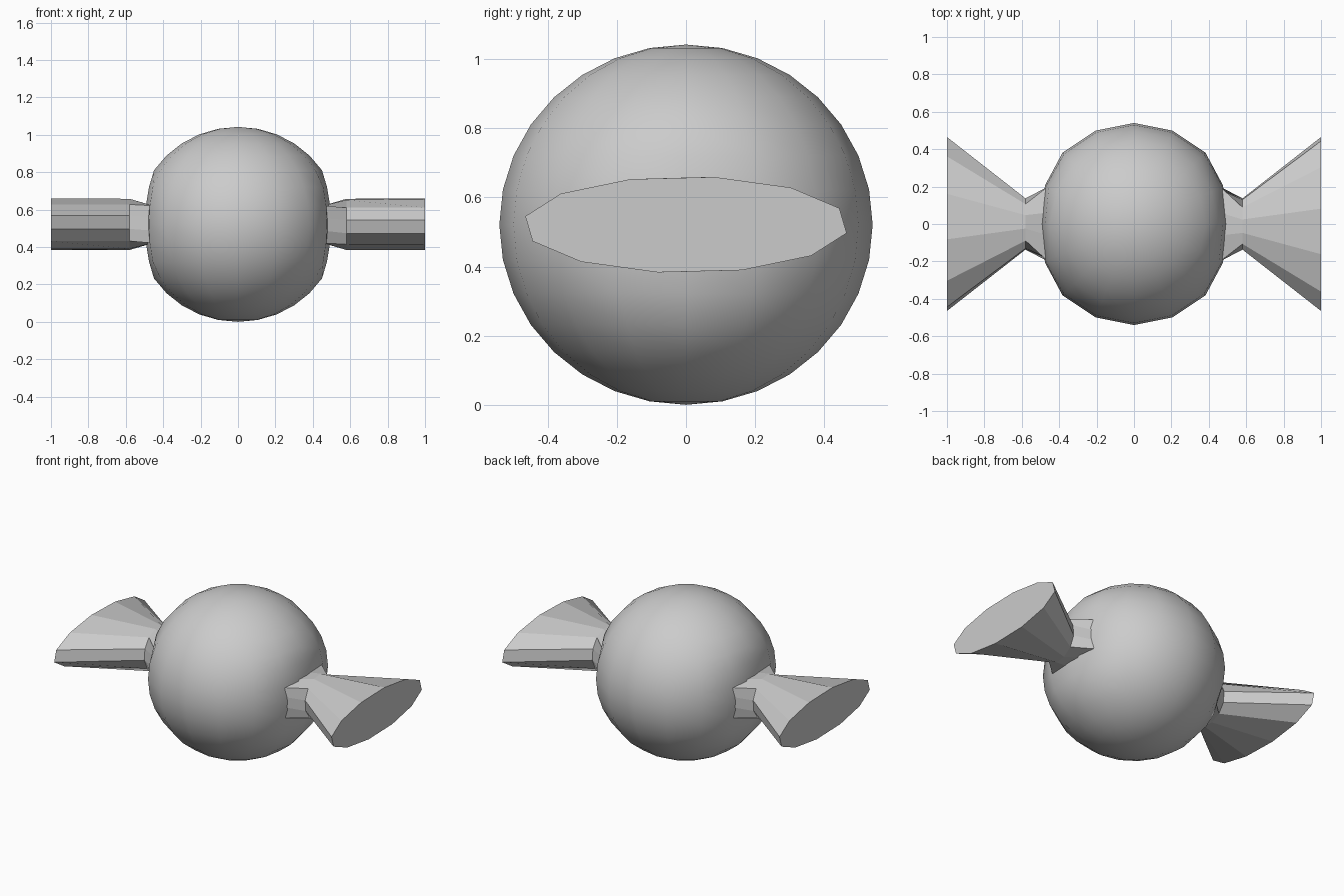
import bpy, bmesh
from math import sin, cos, radians

if "Cube" in bpy.data.objects:
    bpy.data.objects.remove(bpy.data.objects["Cube"])

CZ = 0.521  # height of the candy's centre line


def make_object(name, bm):
    bmesh.ops.recalc_face_normals(bm, faces=bm.faces)
    mesh = bpy.data.meshes.new(name)
    bm.to_mesh(mesh)
    bm.free()
    obj = bpy.data.objects.new(name, mesh)
    bpy.context.collection.objects.link(obj)
    return obj


# Candy body: smooth ball, slightly flattened where the wrapper twists
bm = bmesh.new()
bmesh.ops.create_uvsphere(bm, u_segments=16, v_segments=16, radius=0.54)
for v in bm.verts:
    side = 1 if v.co.x > 0 else -1
    extra = abs(v.co.x) - 0.45
    if extra > 0:
        v.co.x = side * (0.45 + extra * 0.53)
    v.co.z = v.co.z * CZ / 0.54 + CZ
body = make_object("candy_body", bm)
bpy.context.view_layer.objects.active = body
body.select_set(True)
bpy.ops.object.shade_smooth_by_angle(angle=radians(30))
body.select_set(False)


def ellipse(x, ry, rz):
    angles = [radians(-40 + 30 * k + 0) for k in range(12)]
    return [(x, ry * cos(a), rz * sin(a)) for a in angles]


def neck_root():
    # Rectangular root with its corners on the ball and its sides sunk in
    corners = [(0.2, -0.1), (0.2, 0.1), (-0.2, 0.1), (-0.2, -0.1)]
    ring = []
    for i, (y0, z0) in enumerate(corners):
        y1, z1 = corners[(i + 1) % 4]
        ring.append((0.46, y0, z0))
        for t in (1 / 3, 2 / 3):
            ring.append((0.455, (y0 + (y1 - y0) * t) * 0.93, (z0 + (z1 - z0) * t)))
    return ring


# Twisted wrapper ends: pinched neck fanning out to a wide flat end
def wrapper_end(name, sign):
    bm = bmesh.new()
    sections = [neck_root(), ellipse(0.58, 0.139, 0.139), ellipse(1.0, 0.472, 0.14)]
    rings = [[bm.verts.new((sign * x, sign * y, z + CZ)) for x, y, z in s]
             for s in sections]
    for a, b in zip(rings, rings[1:]):
        for i in range(12):
            j = (i + 1) % 12
            bm.faces.new((a[i], a[j], b[j], b[i]))
    bm.faces.new(rings[0])
    bm.faces.new(rings[-1])
    return make_object(name, bm)


wrapper_end("wrapper_end_right", 1)
wrapper_end("wrapper_end_left", -1)
